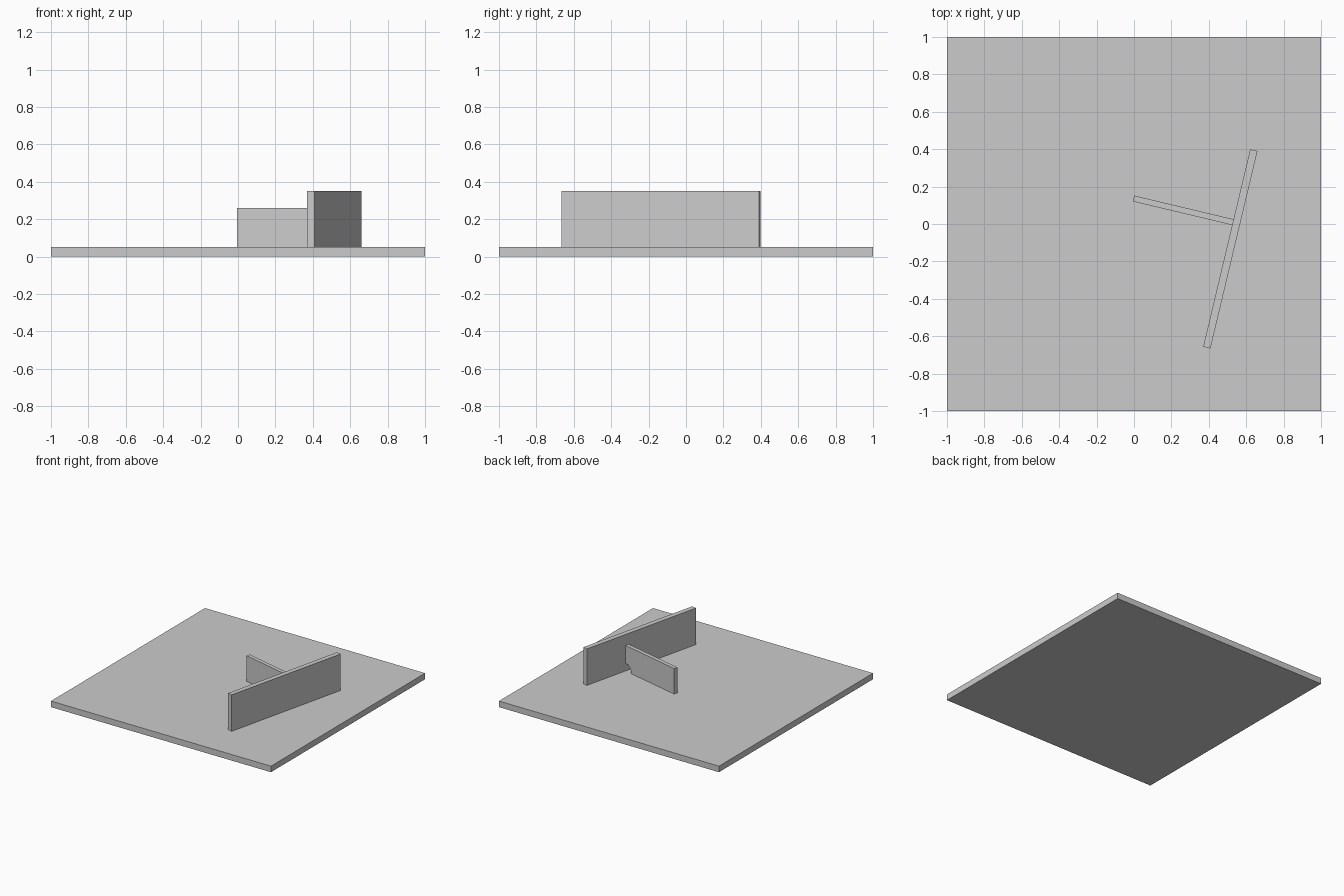
import bpy, bmesh, math
from mathutils import Matrix, Vector

default = bpy.data.objects.get("Cube")
if default:
    bpy.data.objects.remove(default, do_unlink=True)

# Single plain grey
GREY = (0.6, 0.6, 0.6, 1.0)
grey = bpy.data.materials.new("plain_grey")
grey.use_nodes = True
grey.diffuse_color = GREY
grey.node_tree.nodes["Principled BSDF"].inputs["Base Color"].default_value = GREY

PLATE_TOP = 0.05
TILT = math.radians(-13.4)


def finish(name, bm, matrix):
    bmesh.ops.recalc_face_normals(bm, faces=bm.faces)
    mesh = bpy.data.meshes.new(name)
    bm.to_mesh(mesh)
    bm.free()
    mesh.materials.append(grey)
    obj = bpy.data.objects.new(name, mesh)
    obj.matrix_world = matrix
    bpy.context.collection.objects.link(obj)
    return obj


def box(name, size, matrix):
    bm = bmesh.new()
    bmesh.ops.create_cube(bm, size=1)
    bmesh.ops.scale(bm, vec=Vector(size), verts=bm.verts)
    return finish(name, bm, matrix)


# Base plate
box("base_plate", (2, 2, PLATE_TOP), Matrix.Translation((0, 0, PLATE_TOP / 2)))

# Long upright wall, turned on the plate
LENGTH, THICK, HEIGHT = 1.085, 0.04, 0.30
wall_frame = Matrix.Translation((0.515, -0.133, PLATE_TOP)) @ Matrix.Rotation(TILT, 4, "Z")
box("long_wall", (THICK, LENGTH, HEIGHT),
    wall_frame @ Matrix.Translation((0, 0, HEIGHT / 2)))

# Short bracket wall square to the long one, with a relief notch at the inner foot
REACH, WEB, RISE, NOTCH, STEPS = 0.546, 0.032, 0.21, 0.065, 4
profile = [(-REACH, 0), (-REACH, RISE), (0, RISE)]
for i in range(STEPS + 1):
    a = math.pi / 2 * (1 - i / STEPS)
    profile.append((-NOTCH * math.cos(a), NOTCH * math.sin(a)))
bm = bmesh.new()
side = bm.faces.new([bm.verts.new((x, -WEB / 2, z)) for x, z in profile])
grown = bmesh.ops.extrude_face_region(bm, geom=[side])
bmesh.ops.translate(bm, vec=(0, WEB, 0),
                    verts=[v for v in grown["geom"] if isinstance(v, bmesh.types.BMVert)])
finish("short_bracket", bm, wall_frame @ Matrix.Translation((-THICK / 2, 0.142, 0)))
